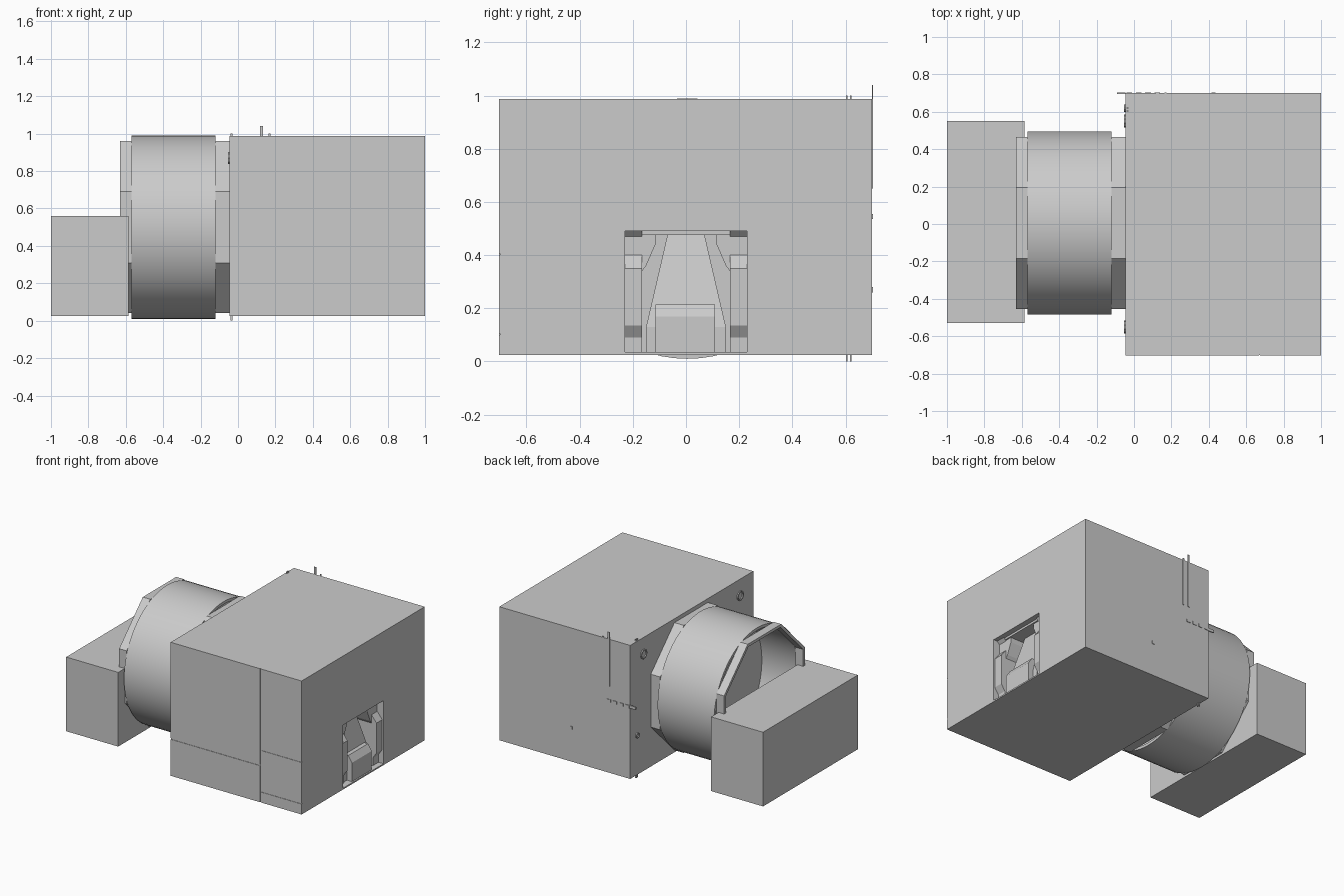
import bpy, bmesh, math
from mathutils import Vector

cube = bpy.data.objects.get("Cube")
if cube:
    bpy.data.objects.remove(cube, do_unlink=True)

grey = bpy.data.materials.new("plain_grey")
grey.use_nodes = True
grey.diffuse_color = (0.6, 0.6, 0.6, 1)
grey.node_tree.nodes["Principled BSDF"].inputs["Base Color"].default_value = (0.6, 0.6, 0.6, 1)


def finish(name, bm, smooth=False):
    bmesh.ops.recalc_face_normals(bm, faces=bm.faces)
    mesh = bpy.data.meshes.new(name)
    bm.to_mesh(mesh)
    bm.free()
    mesh.materials.append(grey)
    ob = bpy.data.objects.new(name, mesh)
    bpy.context.collection.objects.link(ob)
    if smooth:
        bpy.ops.object.select_all(action='DESELECT')
        ob.select_set(True)
        bpy.context.view_layer.objects.active = ob
        bpy.ops.object.shade_smooth_by_angle(angle=math.radians(30))
    return ob


def prism(name, axis, points, start, end):
    """Extrude a profile along x (points are y, z) or along y (points are x, z)."""
    bm = bmesh.new()
    place = (lambda p: (start, *p)) if axis == "x" else (lambda p: (p[0], start, p[1]))
    face = bm.faces.new([bm.verts.new(place(p)) for p in points])
    moved = bmesh.ops.extrude_face_region(bm, geom=[face])["geom"]
    step = Vector((end - start, 0, 0)) if axis == "x" else Vector((0, end - start, 0))
    bmesh.ops.translate(bm, vec=step, verts=[v for v in moved if isinstance(v, bmesh.types.BMVert)])
    # Keep both caps so that the solid is closed
    bm.faces.ensure_lookup_table()
    if not any(all(abs(v.co["xyz".index(axis)] - start) < 1e-6 for v in f.verts) for f in bm.faces):
        bm.verts.ensure_lookup_table()
        bm.faces.new(bm.verts[:len(points)])
    return finish(name, bm)


def box(name, x, y, z):
    return prism(name, "x", [(y[0], z[0]), (y[1], z[0]), (y[1], z[1]), (y[0], z[1])], *x)


def tube(name, x, centre, outer, inner, sides, turn=0.0, smooth=False):
    """Hollow pipe along x with a given number of sides."""
    bm = bmesh.new()
    loops = []
    for px, r in ((x[0], outer), (x[1], outer), (x[1], inner), (x[0], inner)):
        angles = [math.tau * i / sides + turn for i in range(sides)]
        loops.append([bm.verts.new((px, centre[0] + r * math.cos(a), centre[1] + r * math.sin(a)))
                      for a in angles])
    for k in range(4):
        a, b = loops[k], loops[(k + 1) % 4]
        for i in range(sides):
            j = (i + 1) % sides
            bm.faces.new((a[i], a[j], b[j], b[i]))
    return finish(name, bm, smooth)


# Main hall: solid rear part, and a front part with a doorway notch
BASE, TOP, HALF, DOOR = 0.025, 0.988, 0.7, 0.23
box("hall_body", (-0.045, 0.84), (-HALF, HALF), (BASE, TOP))
prism("hall_door_wall", "x",
      [(-HALF, BASE), (-DOOR, BASE), (-DOOR, 0.49), (DOOR, 0.49),
       (DOOR, BASE), (HALF, BASE), (HALF, TOP), (-HALF, TOP)], 0.84, 1.0)
box("door_floor", (0.84, 1.0), (-DOOR, DOOR), (BASE, 0.035))

# Door surround: stepped posts and angled lintel corners
for side, label in ((-1, "right"), (1, "left")):
    prism("door_post_" + label, "y",
          [(0.84, 0.035), (0.96, 0.035), (0.96, 0.09), (0.99, 0.135), (0.99, 0.35),
           (0.95, 0.40), (0.95, 0.47), (0.97, 0.49), (0.84, 0.49)], side * 0.165, side * DOOR)
    prism("door_corner_" + label, "x",
          [(side * 0.165, 0.34), (side * 0.15, 0.36), (side * 0.115, 0.44),
           (side * 0.115, 0.475), (side * 0.165, 0.475)], 0.84, 0.95)
box("door_lintel", (0.84, 0.96), (-0.165, 0.165), (0.475, 0.49))

# Sloping tapered pod inside the doorway, with a small step block
bm = bmesh.new()
for x, half, z in ((0.95, 0.15, 0.035), (0.95, 0.15, 0.13), (0.87, 0.07, 0.475),
                   (0.84, 0.07, 0.475), (0.84, 0.15, 0.035)):
    for side in (-1, 1):
        bm.verts.new((x, side * half, z))
bmesh.ops.convex_hull(bm, input=bm.verts)
bmesh.ops.dissolve_limit(bm, angle_limit=0.01, verts=bm.verts, edges=bm.edges)
finish("door_pod", bm)
prism("door_step", "y", [(0.88, 0.035), (0.99, 0.035), (0.99, 0.17), (0.96, 0.215), (0.88, 0.215)],
      -0.115, 0.11)

# Thin panels on the front wall, separated by seams
for name, x, z in (("front_low_panel", (-0.045, 0.668), (BASE, 0.288)),
                   ("front_high_panel", (-0.045, 0.668), (0.296, TOP)),
                   ("front_corner_top_panel", (0.674, 1.0), (0.406, TOP)),
                   ("front_hatch", (0.674, 1.0), (0.106, 0.40)),
                   ("front_hatch_sill", (0.674, 1.0), (BASE, 0.10))):
    box(name, x, (-HALF - 0.003, -HALF), z)

# Drum with octagonal collars and an inner end wall
centre = (0.005, 0.5)
tube("drum", (-0.57, -0.12), centre, 0.49, 0.47, 64, smooth=True)
eighth = math.pi / 8
flat = math.cos(eighth)
for name, x in (("outer_collar", (-0.63, -0.57)), ("inner_collar", (-0.12, -0.045))):
    tube(name, x, centre, 0.46 / flat, 0.44 / flat, 8, eighth)
bm = bmesh.new()
ring = [bm.verts.new((-0.28, centre[0] + 0.48 * math.cos(math.tau * i / 64),
                      centre[1] + 0.48 * math.sin(math.tau * i / 64))) for i in range(64)]
bm.faces.new(ring)
finish("drum_end_wall", bm)

# Low block beyond the drum
box("end_block", (-1.0, -0.585), (-0.53, 0.55), (BASE, 0.56))

# Rear wall fittings: upright strips and a short row of brackets
box("rear_mast", (0.117, 0.133), (HALF, HALF + 0.004), (0.65, 1.04))
box("rear_strip", (0.163, 0.175), (HALF, HALF + 0.004), (0.65, 1.0))
for i in range(4):
    x = -0.04 + 0.05 * i
    box("rear_bracket", (x, x + 0.03), (HALF, HALF + 0.004), (0.535, 0.555))
box("rear_arm", (-0.09, -0.045), (HALF - 0.006, HALF + 0.002), (0.535, 0.555))
box("rear_plug", (0.415, 0.435), (HALF, HALF + 0.004), (0.26, 0.28))

# Side wall fittings: ring mounts and small end pegs
for y, z in ((-0.55, 0.87), (0.55, 0.87), (0.62, 0.31)):
    size = 0.035 if z > 0.5 else 0.02
    tube("ring_mount", (-0.053, -0.045), (y, z), size, size * 0.75, 10)
for z in ((0.0, 0.03), (0.98, 1.0)):
    for y in (0.602, 0.617):
        box("end_peg", (-0.04, -0.03), (y, y + 0.006), z)
